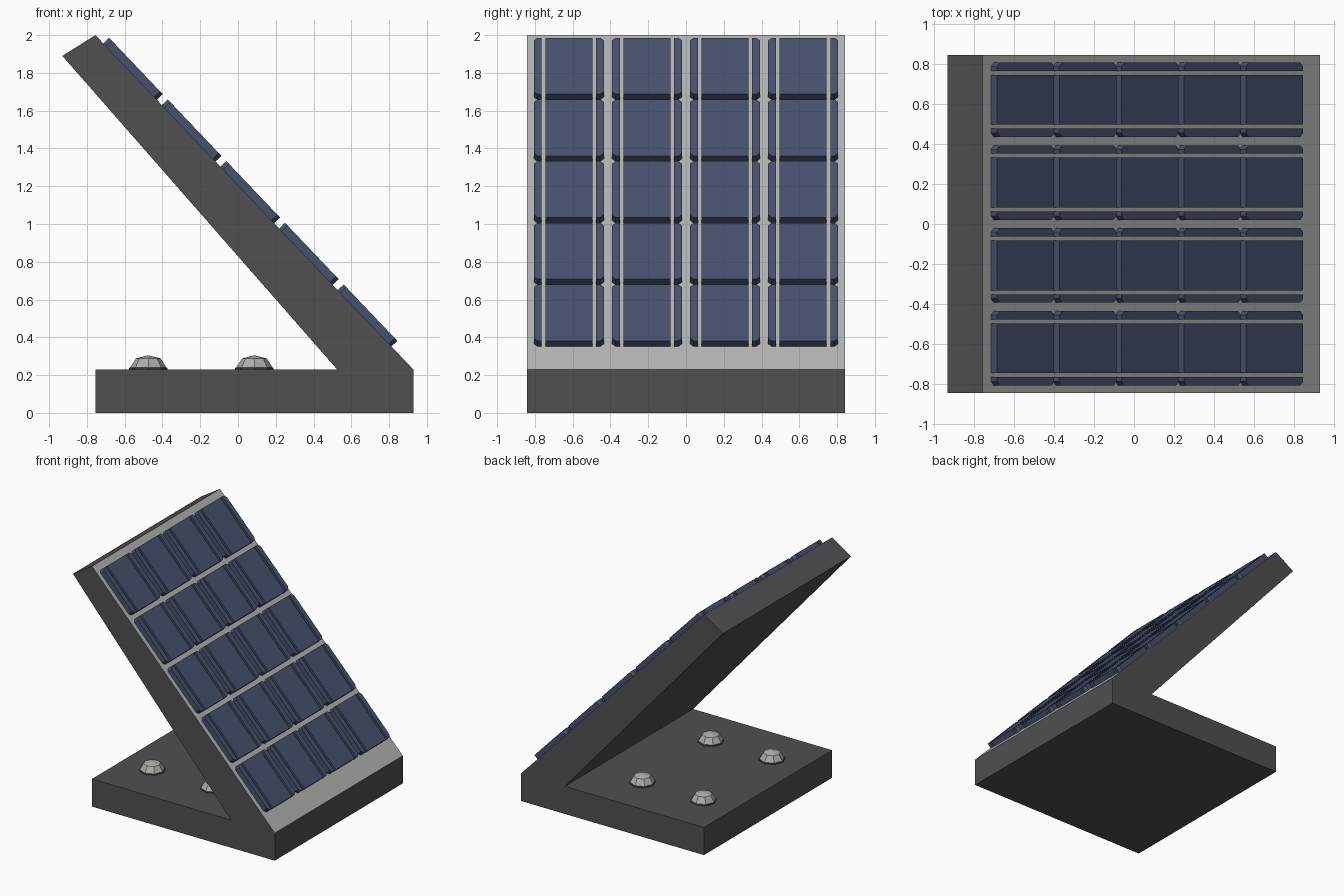
import bpy, bmesh, math
from mathutils import Vector

if "Cube" in bpy.data.objects:
    bpy.data.objects.remove(bpy.data.objects["Cube"])


def material(name, col):
    m = bpy.data.materials.new(name)
    m.diffuse_color = (*col, 1)
    m.use_nodes = True
    m.node_tree.nodes["Principled BSDF"].inputs["Base Color"].default_value = m.diffuse_color
    return m


DARK = material("dark grey", (0.08, 0.078, 0.085))
LIGHT = material("light grey", (0.45, 0.45, 0.445))
BLUE = material("panel blue", (0.064, 0.082, 0.158))
METAL = material("bolt grey", (0.42, 0.42, 0.41))


def finish(name, bm, *mats):
    bmesh.ops.recalc_face_normals(bm, faces=bm.faces)
    me = bpy.data.meshes.new(name)
    bm.to_mesh(me)
    bm.free()
    for m in mats:
        me.materials.append(m)
    ob = bpy.data.objects.new(name, me)
    bpy.context.collection.objects.link(ob)
    return ob


def prism(bm, points, offset):
    face = bm.faces.new([bm.verts.new(p) for p in points])
    res = bmesh.ops.extrude_face_region(bm, geom=[face])
    moved = [v for v in res["geom"] if isinstance(v, bmesh.types.BMVert)]
    bmesh.ops.translate(bm, verts=moved, vec=offset)


# Slanted face frame: origin at its lower edge, up the slope, outward normal
ORIGIN = Vector((0.928, 0, 0.23))
UP = (Vector((-0.755, 0, 2.0)) - ORIGIN).normalized()
OUT = Vector((UP.z, 0, -UP.x))

# Stand: base and leaning board in one profile, light face behind the panels
profile = [(-0.755, 0), (0.928, 0), (0.928, 0.23), (-0.755, 2.0),
           (-0.93, 1.89), (0.525, 0.23), (-0.755, 0.23)]
bm = bmesh.new()
prism(bm, [(x, -0.842, z) for x, z in profile], (0, 1.684, 0))
bmesh.ops.recalc_face_normals(bm, faces=bm.faces)
for f in bm.faces:
    f.material_index = int(f.normal.dot(OUT) > 0.95)
finish("stand", bm, DARK, LIGHT)

# Solar cells: each is three strips with two grooves, outer corners cut
WIDTH, LENGTH, THICK, CUT = 0.372, 0.412, 0.043, 0.02
for col in range(4):
    for row in range(5):
        y0 = -0.806 + col * 0.4133
        s0 = 0.168 + row * 0.4505
        y1, s1 = y0 + WIDTH, s0 + LENGTH
        a, b = y0 + 0.042, y1 - 0.042
        g = 0.02
        strips = [
            [(y0 + CUT, s0), (a, s0), (a, s1), (y0 + CUT, s1),
             (y0, s1 - CUT), (y0, s0 + CUT)],
            [(a + g, s0), (b - g, s0), (b - g, s1), (a + g, s1)],
            [(b, s0), (y1 - CUT, s0), (y1, s0 + CUT),
             (y1, s1 - CUT), (y1 - CUT, s1), (b, s1)],
        ]
        bm = bmesh.new()
        for strip in strips:
            pts = [ORIGIN + UP * s + Vector((0, y, 0)) for y, s in strip]
            prism(bm, pts, OUT * THICK)
        finish(f"solar_cell_{col}_{row}", bm, BLUE)

# Bolts on the base: flat washer under a faceted dome
for x in (-0.475, 0.087):
    for y in (-0.45, 0.45):
        bm = bmesh.new()
        levels = [(0.102, 0.225), (0.102, 0.238), (0.096, 0.24), (0.066, 0.288)]
        rings = []
        for r, z in levels:
            rings.append([bm.verts.new((x + r * math.cos(k * math.pi / 4),
                                        y + r * math.sin(k * math.pi / 4), z))
                          for k in range(8)])
        for i in range(3):
            for k in range(8):
                n = (k + 1) % 8
                bm.faces.new((rings[i][k], rings[i][n],
                              rings[i + 1][n], rings[i + 1][k]))
        apex = bm.verts.new((x, y, 0.305))
        for k in range(8):
            bm.faces.new((rings[3][k], rings[3][(k + 1) % 8], apex))
        bm.faces.new(rings[0])
        for f in bm.faces:
            f.material_index = int(f.calc_center_median().z > 0.2395)
        finish("bolt", bm, DARK, METAL)
